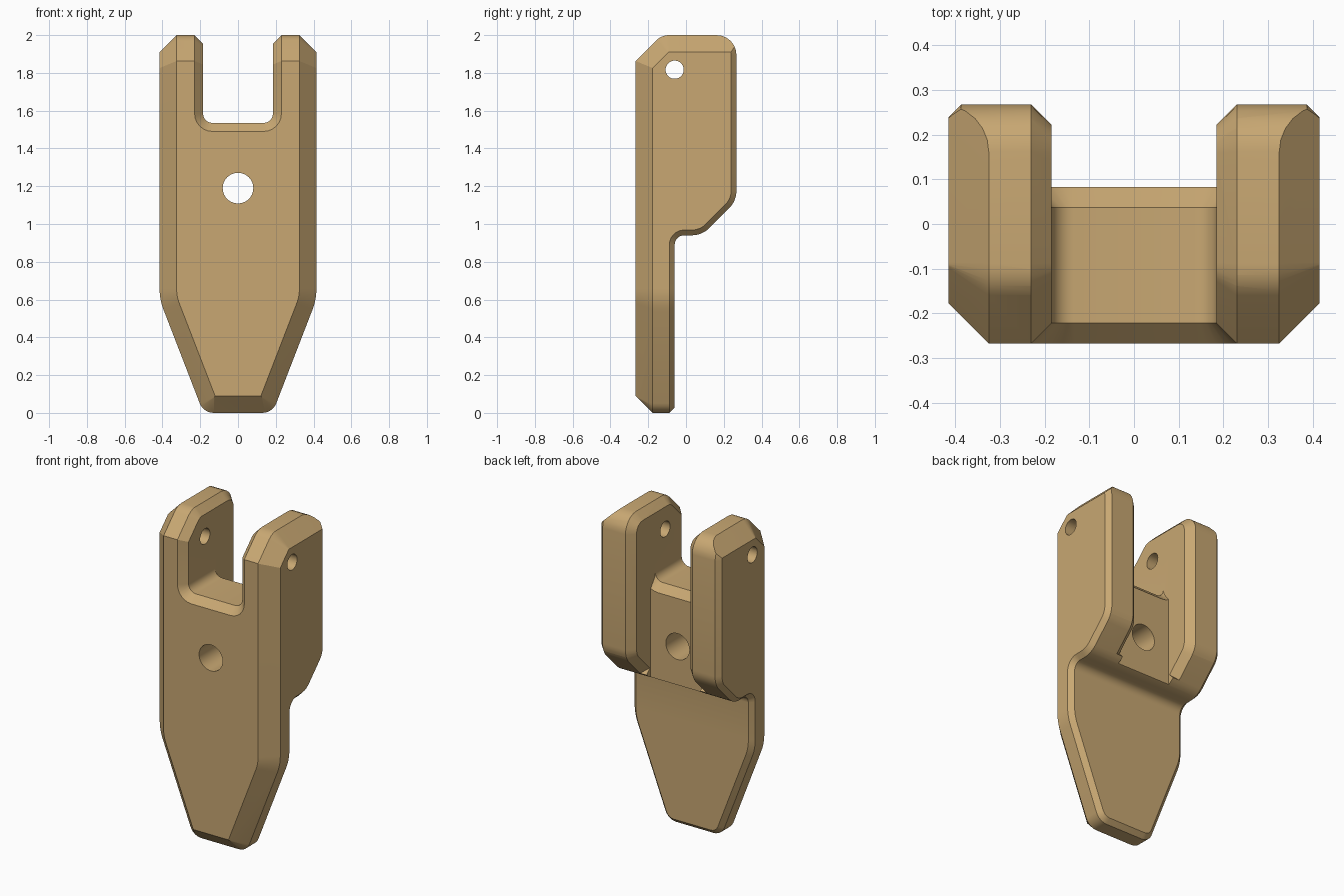
import bpy, bmesh, math
from mathutils import Vector

if "Cube" in bpy.data.objects:
    bpy.data.objects.remove(bpy.data.objects["Cube"])

FRONT, BACK = -0.267, 0.267
HALF_W, SLOT, BIG, MID, SMALL = 0.415, 0.185, 0.09, 0.045, 0.028


def rounded(corners, segs=6):
    """Closed 2D outline from (a, b, radius) corners."""
    out = []
    for i, (a, b, r) in enumerate(corners):
        p = Vector((a, b))
        if r == 0:
            out.append(p)
            continue
        u = (Vector(corners[i - 1][:2]) - p).normalized()
        v = (Vector(corners[(i + 1) % len(corners)][:2]) - p).normalized()
        half = u.angle(v) / 2
        c = p + (u + v).normalized() * r / math.sin(half)
        s, e = p + u * r / math.tan(half) - c, p + v * r / math.tan(half) - c
        w = s.angle(e)
        for k in range(segs + 1):
            t = k / segs
            out.append(c + (s * math.sin((1 - t) * w) + e * math.sin(t * w)) / math.sin(w))
    return out


def edges_of(poly):
    """Start point and outward normal of each edge of a counter-clockwise outline."""
    for i, p in enumerate(poly):
        d = (poly[(i + 1) % len(poly)] - p).normalized()
        yield p, Vector((d.y, -d.x))


def loft(rings):
    """Capped solid through rings of equal length."""
    bm = bmesh.new()
    rows = [[bm.verts.new(p) for p in ring] for ring in rings]
    n = len(rows[0])
    for a, b in zip(rows, rows[1:]):
        for i in range(n):
            j = (i + 1) % n
            bm.faces.new((a[i], a[j], b[j], b[i]))
    bm.faces.new(rows[0])
    bm.faces.new(rows[-1])
    bmesh.ops.recalc_face_normals(bm, faces=bm.faces[:])
    return bm


def slice_off(bm, point, normal):
    """Remove everything beyond a plane and cap the cut."""
    bmesh.ops.bisect_plane(bm, geom=bm.verts[:] + bm.edges[:] + bm.faces[:], dist=1e-6,
                           plane_co=point, plane_no=Vector(normal).normalized(), clear_outer=True)
    rim = [e for e in bm.edges if e.is_boundary]
    if rim:
        bmesh.ops.holes_fill(bm, edges=rim, sides=0)
    bmesh.ops.recalc_face_normals(bm, faces=bm.faces[:])


def to_object(bm, name):
    bmesh.ops.recalc_face_normals(bm, faces=bm.faces[:])
    me = bpy.data.meshes.new(name)
    bm.to_mesh(me)
    bm.free()
    ob = bpy.data.objects.new(name, me)
    bpy.context.collection.objects.link(ob)
    return ob


# Side profile (y, z) and front outline (x, z)
profile = rounded([(FRONT, -0.1, 0), (-0.06, -0.1, 0), (-0.06, 0.94, 0.05), (0.085, 0.94, 0.13),
                   (BACK, 1.122, 0.13), (BACK, 2.0, 0.105), (-0.13, 2.0, 0.1), (FRONT, 1.863, 0)])
outline = rounded([(HALF_W, 2.1, 0), (-HALF_W, 2.1, 0), (-HALF_W, 0.6, 0.3),
                   (-0.183, 0, 0.08), (0.183, 0, 0.08), (HALF_W, 0.6, 0.3)])

# Bracket body: extruded profile trimmed to the tapered outline
body = loft([[(x, p.x, p.y) for p in profile] for x in (-0.5, 0.5)])
trims = [(p, n) for p, n in edges_of(outline) if n.y < 0.9]
for p, n in trims:
    slice_off(body, (p.x, 0, p.y), (n.x, 0, n.y))

# Small chamfer along the sides and bottom
body.normal_update()


def is_side(f):
    return abs(f.normal.y) < 0.01 and (abs(f.normal.x) > 0.05 or f.calc_center_median().z < 0.02)


rim = [e for e in body.edges if len(e.link_faces) == 2
       and is_side(e.link_faces[0]) != is_side(e.link_faces[1])]
bmesh.ops.bevel(body, geom=rim, offset=SMALL, offset_type='OFFSET', segments=1, profile=0.5,
                affect='EDGES', clamp_overlap=False, loop_slide=True)

# Wide chamfers on the front rim, then on the upper outer edges
for p, n in trims:
    slice_off(body, (p.x, FRONT + BIG, p.y), (n.x, -1, n.y))
for p, n in edges_of(profile):
    if n.y > 0.05 and n.x < 0.01:
        for s in (-1, 1):
            slice_off(body, (s * (HALF_W - BIG), p.x, p.y), (s, n.x, n.y))
bracket = to_object(body, "bracket_body")


# Slot cutters
def slot_ring(y, d):
    w, z, r = SLOT + d, 1.535 - d, 0.05 + d
    return [(p.x, y, p.y) for p in rounded([(-w, z, r), (w, z, r), (w, 2.3, 0), (-w, 2.3, 0)])]


cutters = [to_object(loft([slot_ring(FRONT - 0.1, MID + 0.1), slot_ring(FRONT + MID, 0),
                           slot_ring(0.5, 0)]), "slot_cutter")]
web_edge = loft([slot_ring(0.037, 0), slot_ring(0.137, 0.1)])
for s in (-1, 1):
    slice_off(web_edge, (s * SLOT, 0, 0), (s, 0, 0))
cutters.append(to_object(web_edge, "web_edge_cutter"))

# Rear pocket between the ears
cutters.append(to_object(loft([[(x, 0.083, 0.5), (x, 0.5, 0.5), (x, 0.5, 2.3), (x, 0.083, 2.3)]
                               for x in (-SLOT, SLOT)]), "pocket_cutter"))

# Inner ear chamfers: triangle swept along the ear profile
chain = [p for p in profile if p.x > 0.12 or p.y > 1.86]
chain[-1] = Vector((FRONT - 0.1, 1.763))
for s in (-1, 1):
    rings = []
    for i, p in enumerate(chain):
        ns = []
        for a, b in ((i - 1, i), (i, i + 1)):
            if a >= 0 and b < len(chain):
                d = (chain[b] - chain[a]).normalized()
                ns.append(Vector((d.y, -d.x)))
        m = (ns[0] + ns[-1]).normalized()
        m = m / m.dot(ns[0])
        ring = []
        for x, off in ((SLOT - 0.005, -0.05), (SLOT + MID + 0.01, 0.01), (SLOT - 0.005, 0.01)):
            q = p + m * off
            ring.append((s * x, q.x, q.y))
        rings.append(ring)
    cutters.append(to_object(loft(rings), "ear_chamfer_cutter"))


# Centre hole and pin holes
def circle(r):
    return [(r * math.cos(k * math.tau / 40), r * math.sin(k * math.tau / 40)) for k in range(40)]


cutters.append(to_object(loft([[(a, y, 1.19 + b) for a, b in circle(0.081)]
                               for y in (-0.6, 0.6)]), "centre_hole_cutter"))
cutters.append(to_object(loft([[(x, -0.06 + a, 1.817 + b) for a, b in circle(0.048)]
                               for x in (-0.6, 0.6)]), "pin_hole_cutter"))

bpy.context.view_layer.objects.active = bracket
for c in cutters:
    c.hide_render = True
    mod = bracket.modifiers.new("cut", 'BOOLEAN')
    mod.operation, mod.solver, mod.object = 'DIFFERENCE', 'EXACT', c
    bpy.ops.object.modifier_apply(modifier=mod.name)
for c in cutters:
    bpy.data.objects.remove(c)

# Colour and shading
tan = bpy.data.materials.new("tan")
tan.diffuse_color = (0.58, 0.39, 0.17, 1)
tan.use_nodes = True
tan.node_tree.nodes["Principled BSDF"].inputs["Base Color"].default_value = tan.diffuse_color
bracket.data.materials.clear()
bracket.data.materials.append(tan)
bpy.ops.object.select_all(action='DESELECT')
bracket.select_set(True)
bpy.ops.object.shade_smooth_by_angle(angle=math.radians(30))
